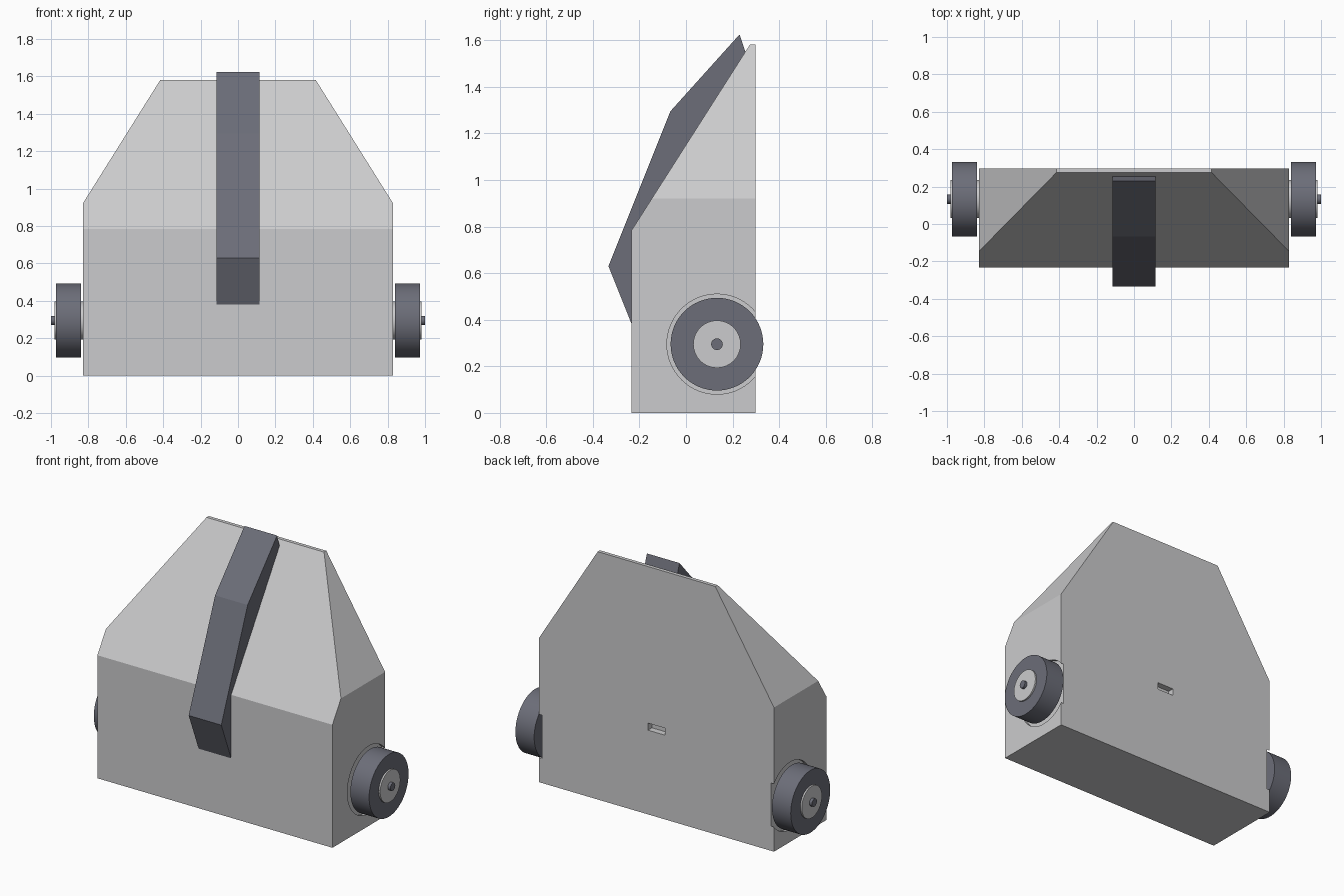
import bpy, bmesh, math
from mathutils import Matrix

if "Cube" in bpy.data.objects:
    bpy.data.objects.remove(bpy.data.objects["Cube"], do_unlink=True)


def material(name, color):
    m = bpy.data.materials.new(name)
    m.use_nodes = True
    m.diffuse_color = (*color, 1)
    m.node_tree.nodes["Principled BSDF"].inputs["Base Color"].default_value = (*color, 1)
    return m


light = material("light grey", (0.60, 0.60, 0.61))
dark = material("dark slate", (0.15, 0.155, 0.19))


def finish(name, bm, mat):
    bmesh.ops.recalc_face_normals(bm, faces=bm.faces)
    me = bpy.data.meshes.new(name)
    bm.to_mesh(me)
    bm.free()
    me.materials.append(mat)
    ob = bpy.data.objects.new(name, me)
    bpy.context.collection.objects.link(ob)
    return ob


def box(size, center):
    bm = bmesh.new()
    bmesh.ops.create_cube(bm, size=1, matrix=Matrix.Translation(center) @ Matrix.Diagonal((*size, 1)))
    return bm


def cylinder(name, radius, x0, x1, mat, sides=48):
    """Cylinder along x at the wheel axis."""
    bm = bmesh.new()
    m = Matrix.Translation(((x0 + x1) / 2, WHEEL_Y, WHEEL_Z)) @ Matrix.Rotation(math.pi / 2, 4, 'Y')
    bmesh.ops.create_cone(bm, cap_ends=True, segments=sides, radius1=radius, radius2=radius,
                          depth=abs(x1 - x0), matrix=m)
    return finish(name, bm, mat)


def smooth(ob):
    bpy.ops.object.select_all(action='DESELECT')
    ob.select_set(True)
    bpy.context.view_layer.objects.active = ob
    bpy.ops.object.shade_smooth_by_angle(angle=math.radians(30))


def carve(target, cutter):
    cutter.hide_render = True
    mod = target.modifiers.new(cutter.name, 'BOOLEAN')
    mod.operation = 'DIFFERENCE'
    mod.solver = 'EXACT'
    mod.object = cutter
    bpy.context.view_layer.objects.active = target
    bpy.ops.object.modifier_apply(modifier=mod.name)
    bpy.data.objects.remove(cutter, do_unlink=True)


WHEEL_Y, WHEEL_Z = 0.133, 0.295
HALF, FRONT, BACK, TOP = 0.83, -0.233, 0.298, 1.582

# Body: block with a sloped front and two cut upper corners
bm = box((2 * HALF, BACK - FRONT, TOP), (0, (FRONT + BACK) / 2, TOP / 2))
planes = [((0, FRONT, 0.785), (0, -0.797, 0.508))]
planes += [((s * HALF, 0, 0.92), (s * 0.662, 0, 0.415)) for s in (-1, 1)]
for co, no in planes:
    bmesh.ops.bisect_plane(bm, geom=bm.verts[:] + bm.edges[:] + bm.faces[:],
                           plane_co=co, plane_no=no, clear_outer=True)
    bmesh.ops.holes_fill(bm, edges=bm.edges[:])
body = finish("body", bm, light)

# Shallow wheel recesses and the slot in the back
for s in (-1, 1):
    carve(body, cylinder("recess_cutter", 0.215, s * 0.81, s * 0.9, light, 64))
carve(body, finish("slot_cutter", box((0.12, 0.08, 0.045), (0, BACK, 0.56)), light))

# Blade: bent profile down the middle of the front
profile = [(-0.333, 0.63), (-0.233, 0.38), (-0.15, 0.45), (0.255, 1.55), (0.23, 1.625), (-0.067, 1.295)]
bm = bmesh.new()
face = bm.faces.new([bm.verts.new((-0.115, y, z)) for y, z in profile])
ext = bmesh.ops.extrude_face_region(bm, geom=[face])
bmesh.ops.translate(bm, vec=(0.23, 0, 0), verts=[v for v in ext["geom"] if isinstance(v, bmesh.types.BMVert)])
finish("front_blade", bm, dark)

# Wheels with hubs and axle tips
for side, s in (("right", -1), ("left", 1)):
    smooth(cylinder(side + "_wheel", 0.199, s * 0.84, s * 0.972, dark, 64))
    smooth(cylinder(side + "_hub", 0.102, s * 0.80, s * 0.982, light, 32))
    smooth(cylinder(side + "_axle", 0.025, s * 0.79, s * 1.0, dark, 24))
